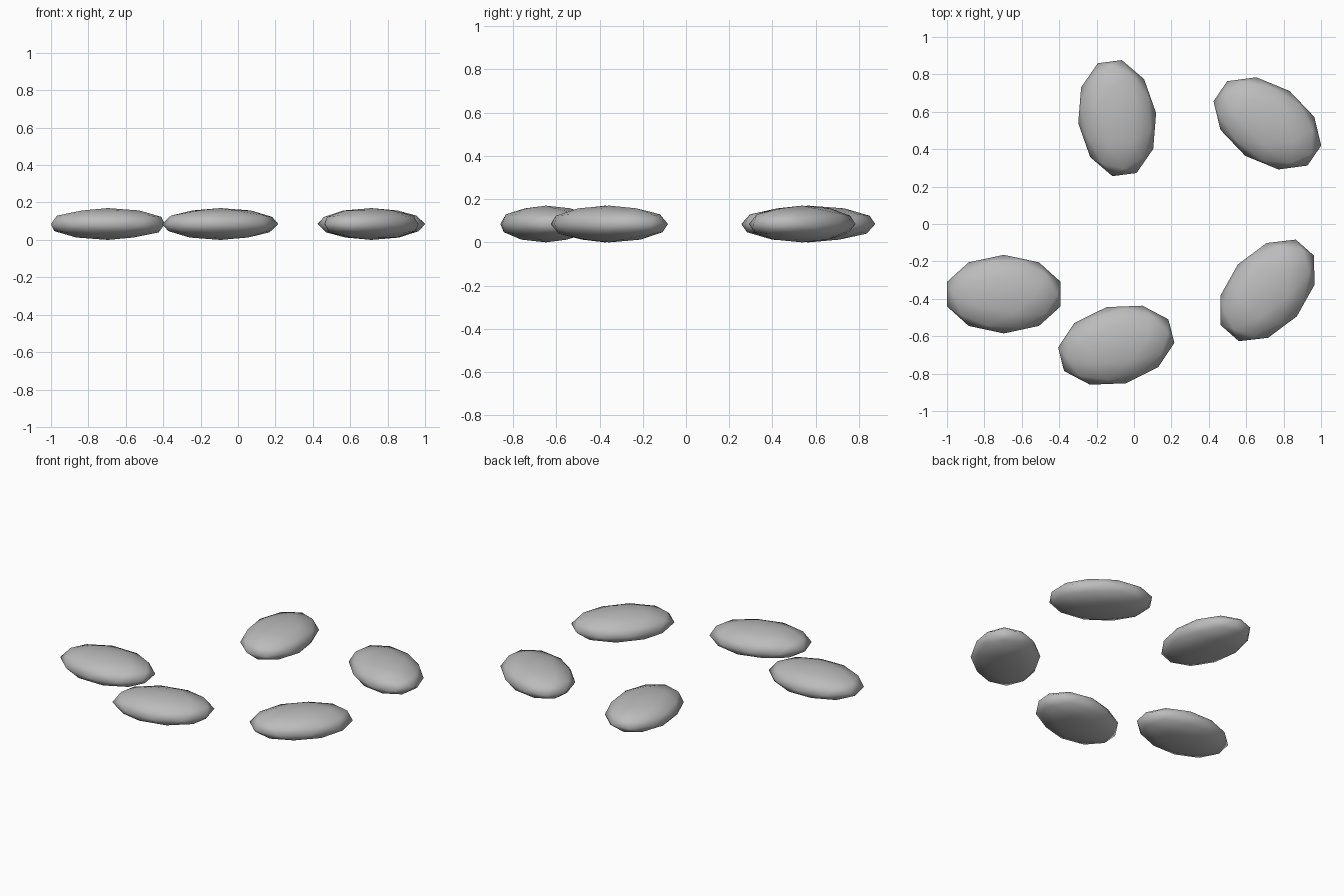
import bpy
from mathutils import Matrix

if "Cube" in bpy.data.objects:
    bpy.data.objects.remove(bpy.data.objects["Cube"])

stone_grey = bpy.data.materials.new("stone_grey")
stone_grey.diffuse_color = (0.5, 0.5, 0.5, 1)
stone_grey.use_nodes = True
stone_grey.node_tree.nodes["Principled BSDF"].inputs["Base Color"].default_value = stone_grey.diffuse_color

# Half sizes of every flattened pebble
RX, RY, RZ = 0.32, 0.21, 0.085

# Centre x, centre y, turn about z (radians)
LAYOUT = [
    (-0.696, -0.375, 0.0),
    (-0.095, -0.648, 0.25),
    (0.713, -0.355, 0.85),
    (0.713, 0.538, -0.6),
    (-0.09, 0.566, 1.7),
]


def add_stone(index, x, y, turn):
    """One low-poly, smooth-shaded flat pebble resting on the ground."""
    bpy.ops.mesh.primitive_ico_sphere_add(subdivisions=2, radius=1)
    stone = bpy.context.object
    stone.name = f"stepping_stone_{index}"
    stone.data.transform(Matrix.Diagonal((RX, RY, RZ, 1)))
    stone.location = (x, y, RZ)
    stone.rotation_euler.z = turn
    stone.data.materials.append(stone_grey)
    bpy.ops.object.shade_smooth()


# Loose ring of five stones
for i, (x, y, turn) in enumerate(LAYOUT, 1):
    add_stone(i, x, y, turn)
